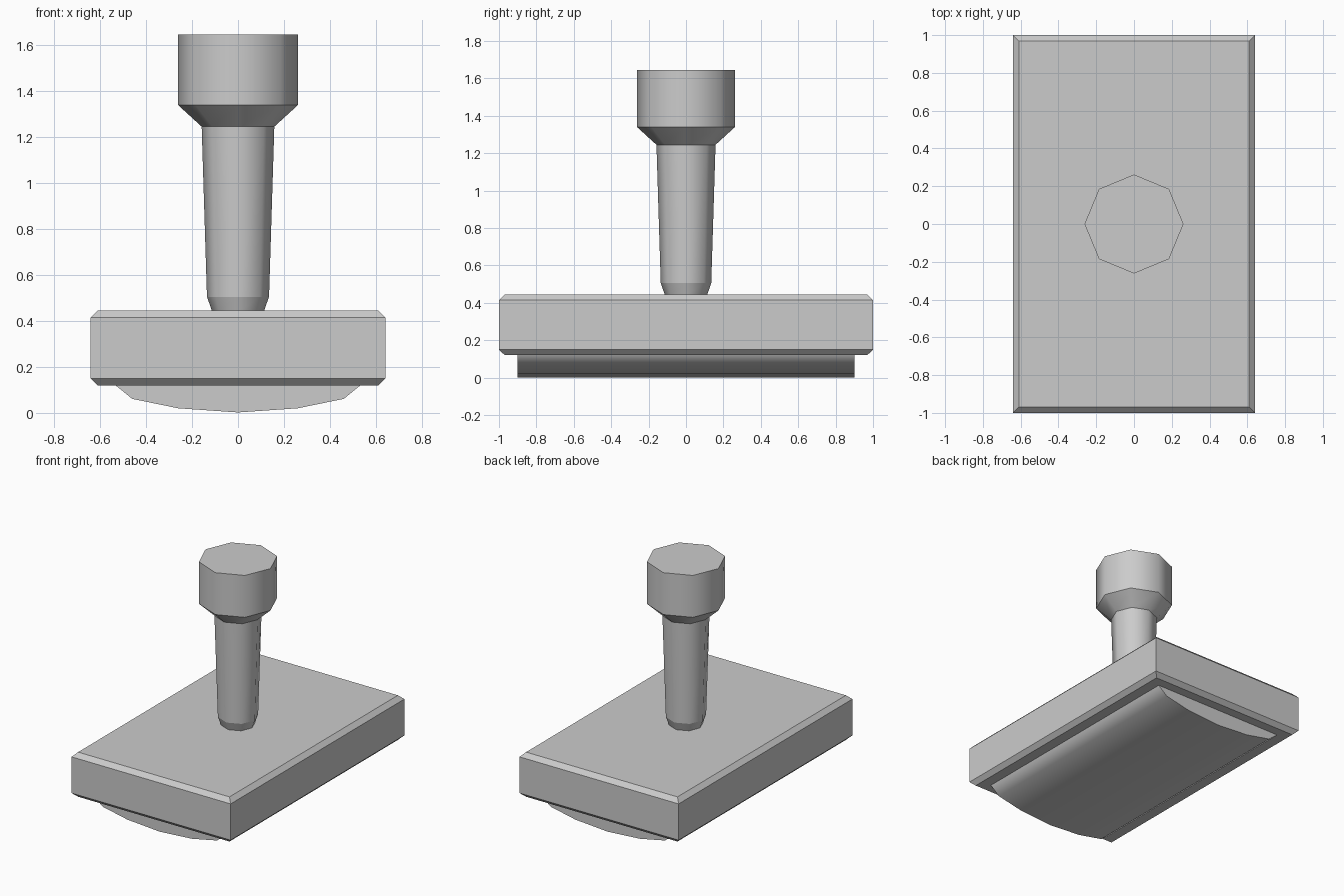
import bpy
from math import cos, sin, pi

if "Cube" in bpy.data.objects:
    bpy.data.objects.remove(bpy.data.objects["Cube"])


def make_object(name, verts, faces):
    mesh = bpy.data.meshes.new(name)
    mesh.from_pydata(verts, [], faces)
    mesh.update()
    obj = bpy.data.objects.new(name, mesh)
    bpy.context.collection.objects.link(obj)
    return obj


def loft(name, rings):
    """Join equal-sided rings, bottom to top, and cap both ends."""
    n = len(rings[0])
    verts = [v for ring in rings for v in ring]
    faces = [(k * n + i, k * n + (i + 1) % n, (k + 1) * n + (i + 1) % n, (k + 1) * n + i)
             for k in range(len(rings) - 1) for i in range(n)]
    faces += [tuple(reversed(range(n))), tuple(range(len(verts) - n, len(verts)))]
    return make_object(name, verts, faces)


def smooth_sides(obj, is_sharp):
    """Smooth shading, with n-gon caps flat and chosen edges sharp."""
    mesh = obj.data
    for p in mesh.polygons:
        p.use_smooth = len(p.vertices) == 4
    for e in mesh.edges:
        a, b = (mesh.vertices[i].co for i in e.vertices)
        e.use_edge_sharp = is_sharp(a, b)


# base block: chamfered top and bottom rims, square upright corners
def rectangle(x, y, z):
    return [(-x, -y, z), (x, -y, z), (x, y, z), (-x, y, z)]


C = 0.031
loft("base_block", [rectangle(0.641 - c, 1.0 - c, z) for c, z in
                    ((C, 0.12), (0, 0.15), (0, 0.414), (C, 0.445))])

# handle: eight-sided lathe with a tapered stem and wide knob
profile = [(0.112, 0.44), (0.135, 0.505), (0.158, 1.245), (0.262, 1.34), (0.262, 1.645)]
handle = loft("handle", [[(r * cos(i * pi / 4), r * sin(i * pi / 4), z) for i in range(8)]
                         for r, z in profile])
smooth_sides(handle, lambda a, b: abs(a.z - b.z) < 1e-4)

# curved pad under the base
half = [(0.26, 0.02), (0.46, 0.061), (0.535, 0.122), (0.535, 0.14)]
section = [(-x, z) for x, z in reversed(half)] + [(0.0, 0.002)] + half
pad = loft("curved_pad", [[(x, y, z) for x, z in section] for y in (0.9, -0.9)])
smooth_sides(pad, lambda a, b: abs(a.y - b.y) < 1e-4)
